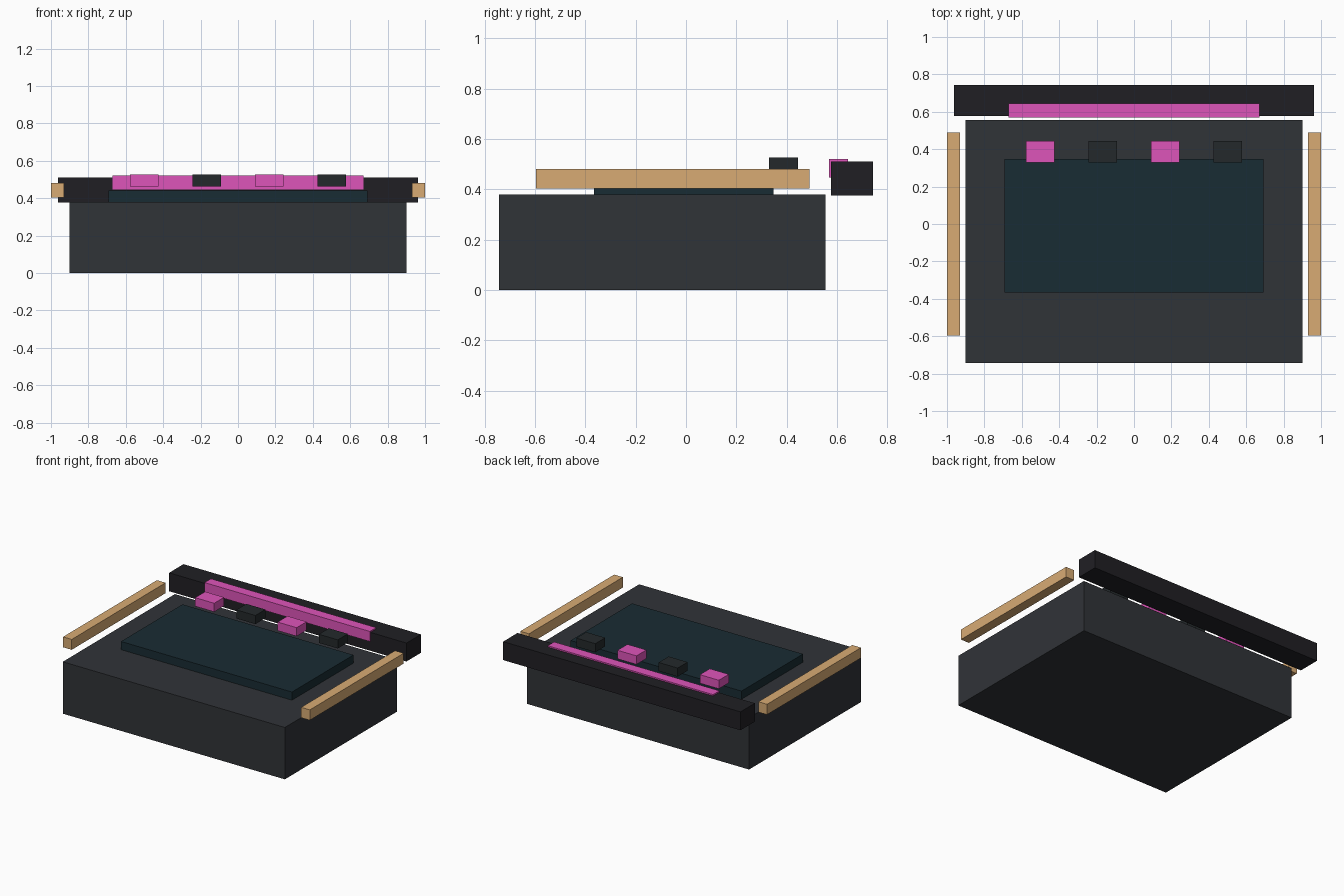
import bpy

if "Cube" in bpy.data.objects:
    bpy.data.objects.remove(bpy.data.objects["Cube"])


def material(name, rgb):
    mat = bpy.data.materials.new(name)
    mat.diffuse_color = (*rgb, 1.0)
    mat.use_nodes = True
    mat.node_tree.nodes["Principled BSDF"].inputs["Base Color"].default_value = mat.diffuse_color
    return mat


def box(name, x, y, z, mat):
    """Flat-sided box from (min, max) ranges on each axis."""
    ranges = (x, y, z)
    bpy.ops.mesh.primitive_cube_add(size=1, location=[(a + b) / 2 for a, b in ranges])
    obj = bpy.context.object
    obj.name = name
    obj.scale = [b - a for a, b in ranges]
    bpy.ops.object.transform_apply(location=False, rotation=False, scale=True)
    obj.data.materials.append(mat)
    return obj


charcoal = material("charcoal", (0.030, 0.033, 0.039))
glass = material("dark_teal", (0.0097, 0.025, 0.033))
black = material("black", (0.0144, 0.0137, 0.0176))
key_dark = material("dark_grey", (0.017, 0.022, 0.024))
pink = material("pink", (0.73, 0.089, 0.49))
tan = material("tan", (0.69, 0.41, 0.175))

# Main body and raised top panel
box("body", (-0.90, 0.90), (-0.743, 0.555), (0.0, 0.38), charcoal)
box("top_panel", (-0.693, 0.693), (-0.365, 0.347), (0.38, 0.44), glass)

# Rear bar with its light strip
box("rear_bar", (-0.962, 0.962), (0.577, 0.743), (0.376, 0.511), black)
box("light_strip", (-0.67, 0.67), (0.569, 0.643), (0.447, 0.521), pink)

# Side rails
for side, x in (("left", (-1.0, -0.93)), ("right", (0.93, 1.0))):
    box(f"{side}_rail", x, (-0.597, 0.49), (0.404, 0.48), tan)

# Row of alternating buttons
for i in range(4):
    cx = (i - 1.5) * 0.334
    box(f"button_{i + 1}", (cx - 0.077, cx + 0.077), (0.33, 0.445),
        (0.463, 0.526), key_dark if i % 2 else pink)
